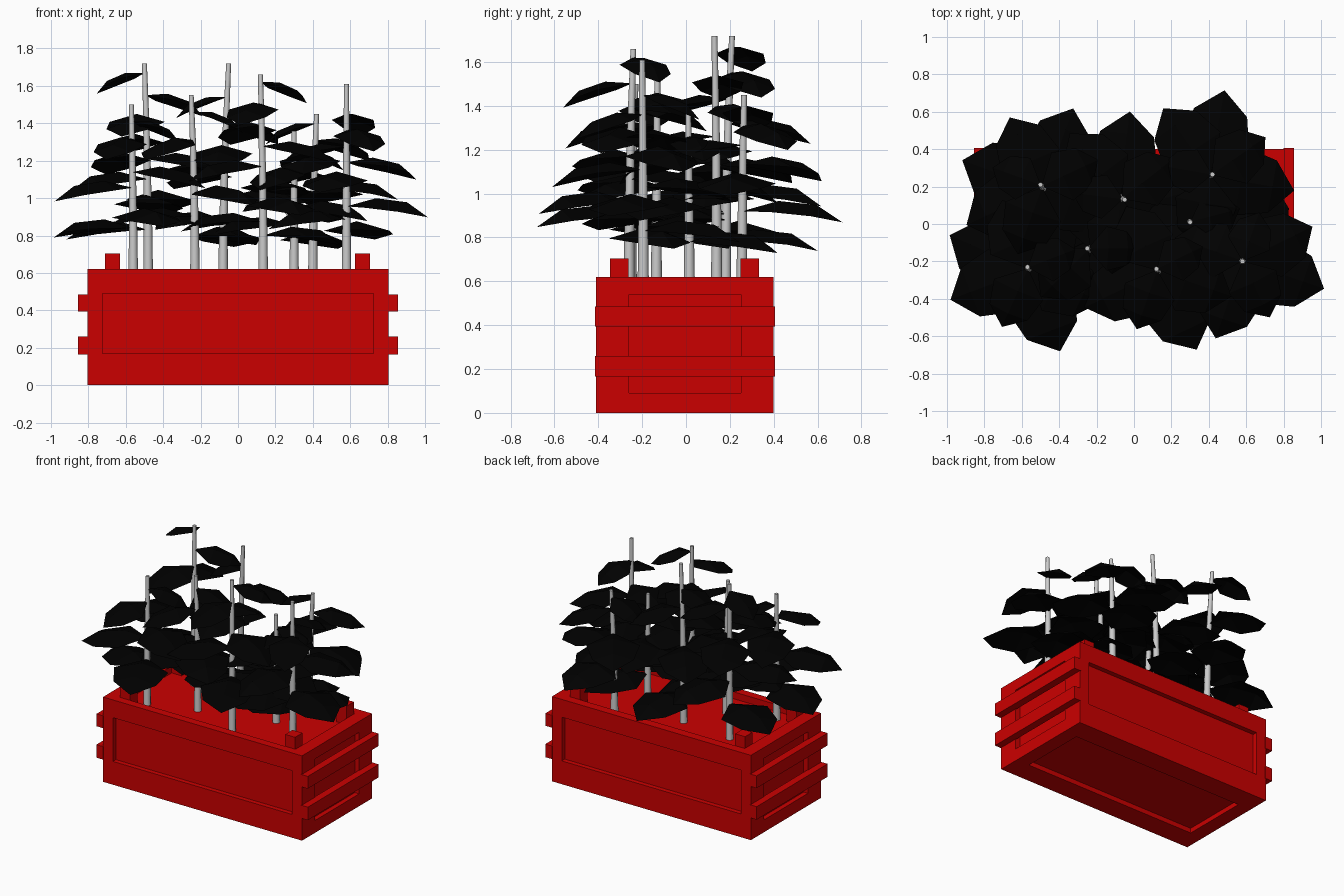
import bpy, bmesh, math
from mathutils import Vector, Matrix

if "Cube" in bpy.data.objects:
    bpy.data.objects.remove(bpy.data.objects["Cube"])


def material(name, rgb):
    m = bpy.data.materials.new(name)
    m.diffuse_color = (*rgb, 1)
    m.use_nodes = True
    m.node_tree.nodes["Principled BSDF"].inputs["Base Color"].default_value = m.diffuse_color
    return m


RED = material("red_paint", (0.6, 0.0, 0.0))
BLACK = material("dark_leaf", (0.0, 0.0, 0.0))


def finish(bm, name, mat=None):
    bmesh.ops.recalc_face_normals(bm, faces=bm.faces)
    me = bpy.data.meshes.new(name)
    bm.to_mesh(me)
    bm.free()
    ob = bpy.data.objects.new(name, me)
    bpy.context.collection.objects.link(ob)
    if mat:
        me.materials.append(mat)
    return ob


def add_box(bm, lo, hi):
    lo, hi = Vector(lo), Vector(hi)
    mat = Matrix.Translation((lo + hi) / 2) @ Matrix.Diagonal((*(hi - lo), 1))
    bmesh.ops.create_cube(bm, size=1, matrix=mat)


def recess(bm, face, lo, hi, depth):
    """Inset a box face to the given limits, then sink it with straight walls."""
    n = face.normal.copy()
    axis = max(range(3), key=lambda i: abs(n[i]))
    mid = face.calc_center_median()
    bmesh.ops.inset_individual(bm, faces=[face], thickness=0.05)
    for v in face.verts:
        for i in range(3):
            if i != axis:
                v.co[i] = lo[i] if v.co[i] < mid[i] else hi[i]
    for v in bmesh.ops.extrude_face_region(bm, geom=[face])["geom"]:
        if isinstance(v, bmesh.types.BMVert):
            v.co -= n * depth
    if face.is_valid:
        bmesh.ops.delete(bm, geom=[face], context='FACES_ONLY')


# Planter box with a sunken panel on every side
bm = bmesh.new()
add_box(bm, (-0.805, -0.41, 0), (0.805, 0.40, 0.62))
bm.normal_update()
for f in list(bm.faces):
    n = f.normal
    if abs(n.y) > 0.5:
        recess(bm, f, (-0.725, 0, 0.17), (0.725, 0, 0.49), 0.035)
    elif abs(n.x) > 0.5:
        recess(bm, f, (0, -0.26, 0.09), (0, 0.25, 0.54), 0.035)
    elif n.z > 0.5:
        recess(bm, f, (-0.71, -0.35, 0), (0.71, 0.335, 0), 0.05)
    else:
        recess(bm, f, (-0.70, -0.25, 0), (0.70, 0.24, 0), 0.035)
finish(bm, "planter_box", RED)

# Slats across both ends
bm = bmesh.new()
for x0, x1 in ((-0.855, -0.80), (0.80, 0.855)):
    for z0, z1 in ((0.165, 0.26), (0.395, 0.485)):
        add_box(bm, (x0, -0.415, z0), (x1, 0.405, z1))
finish(bm, "end_slats", RED)

# Corner pegs
bm = bmesh.new()
for x in (-0.67, 0.665):
    for y in (-0.305, 0.29):
        add_box(bm, (x - 0.04, y - 0.042, 0.56), (x + 0.04, y + 0.042, 0.705))
finish(bm, "corner_pegs", RED)


# Stems: tapered tubes, upright at first and leaning near the top
def stem_point(base, top, zt, t):
    p = Vector((*base, 0.56)).lerp(Vector((*top, 0.56)), t * t)
    p.z += (zt - 0.56) * t
    return p


def tube(bm, path, r0, r1, sides=8):
    rings = []
    for k, p in enumerate(path):
        r = r0 + (r1 - r0) * k / (len(path) - 1)
        rings.append([bm.verts.new(p + Vector((r * math.cos(a), r * math.sin(a), 0)))
                      for a in (2 * math.pi * i / sides for i in range(sides))])
    for A, B in zip(rings, rings[1:]):
        for i in range(sides):
            j = (i + 1) % sides
            bm.faces.new((A[i], A[j], B[j], B[i])).smooth = True
    bm.faces.new(rings[0])
    bm.faces.new(rings[-1])


# Leaf: folded along the midrib, wide in the middle, drooping to a point
# (distance along, half width, midrib height, edge drop) as fractions of length
LEAF = ((0.36, 0.40, 0.10, 0.11), (0.74, 0.31, 0.06, 0.11))


def leaf(bm, origin, angle, pitch, length):
    rot = Matrix.Rotation(angle, 3, 'Z') @ Matrix.Rotation(pitch, 3, 'Y')

    def vert(x, y, z):
        return bm.verts.new(origin + rot @ Vector((x, y, z)) * length)
    base, tip = vert(0, 0, 0), vert(1, 0, -0.11)
    mid = [vert(x, 0, z) for x, w, z, d in LEAF]
    for s in (1, -1):
        e = [vert(x, s * w, z - d) for x, w, z, d in LEAF]
        for loop in ((base, mid[0], e[0]), (mid[0], mid[1], e[1], e[0]), (mid[1], tip, e[1])):
            bm.faces.new(loop if s < 0 else loop[::-1])


# Plants: base xy, top xy, top z, first and last leaf z, first leaf angle, leaf count
PLANTS = (
    ((-0.56, -0.25), (-0.57, -0.23), 1.50, 0.84, 1.41, 156, 8),
    ((-0.48, 0.18), (-0.50, 0.21), 1.72, 0.83, 1.67, 160, 9),
    ((-0.23, -0.135), (-0.25, -0.13), 1.55, 0.80, 1.46, 45, 6),
    ((-0.08, 0.14), (-0.05, 0.13), 1.72, 0.79, 1.54, 83, 7),
    ((0.135, -0.26), (0.12, -0.24), 1.66, 0.80, 1.62, 26, 9),
    ((0.30, 0.015), (0.30, 0.01), 1.36, 0.78, 1.26, 60, 6),
    ((0.40, 0.255), (0.42, 0.265), 1.45, 0.92, 1.40, 80, 7),
    ((0.58, -0.195), (0.58, -0.20), 1.61, 0.83, 1.45, 71, 9),
)
for k, (base, top, zt, z0, z1, a0, count) in enumerate(PLANTS, 1):
    bm = bmesh.new()
    tube(bm, [stem_point(base, top, zt, i / 4) for i in range(5)], 0.026, 0.013)
    finish(bm, f"stem_{k}")

    bm = bmesh.new()
    for i in range(count):
        f = i / (count - 1)
        z = z0 + (z1 - z0) * f ** 1.15
        p = stem_point(base, top, zt, (z - 0.56) / (zt - 0.56))
        leaf(bm, p, math.radians(a0 + 135 * i), math.radians(16 * f ** 2),
             0.465 - 0.17 * f ** 3)
    finish(bm, f"leaves_{k}", BLACK)
